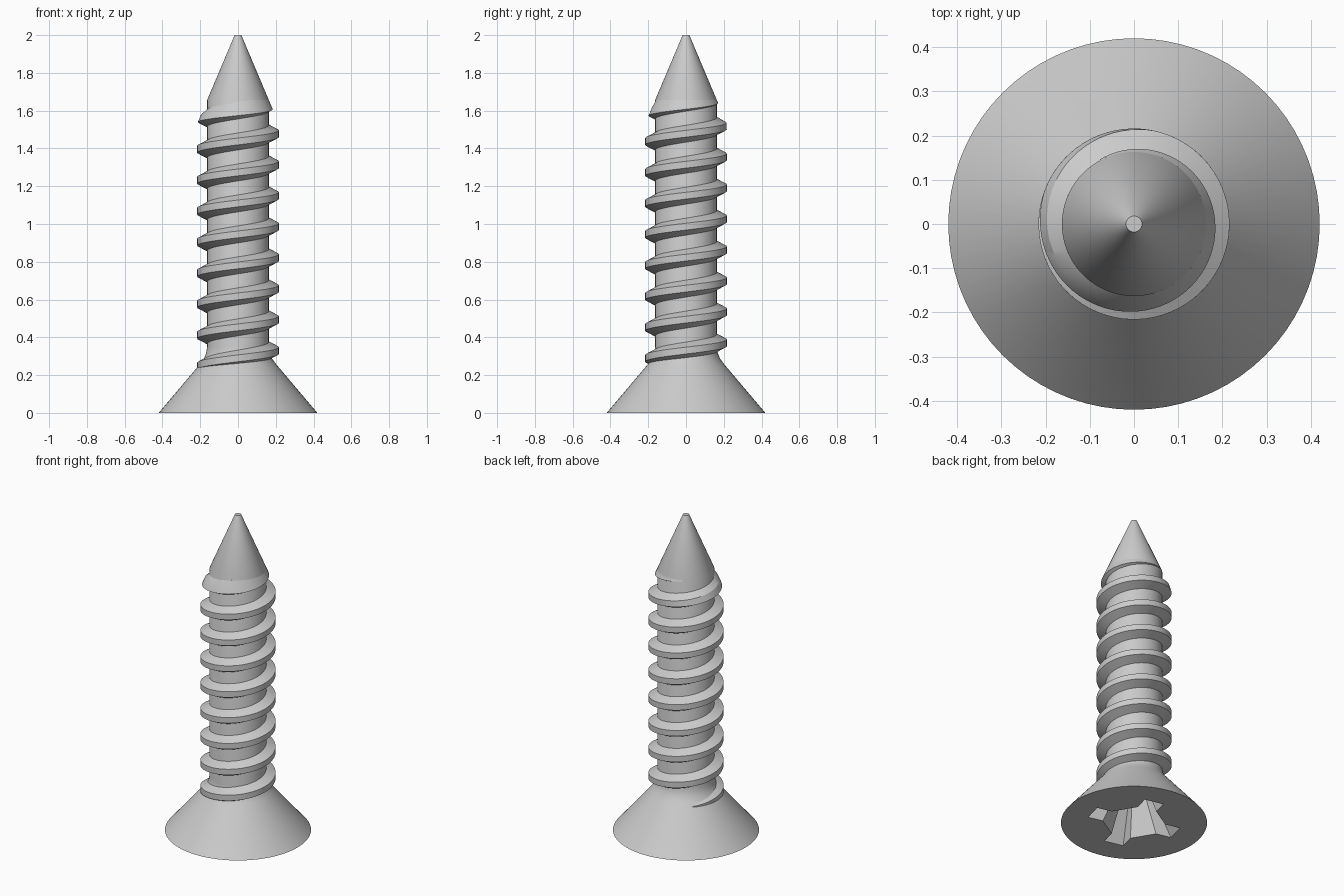
import bpy, bmesh
from math import cos, sin, pi, radians, floor

cube = bpy.data.objects.get("Cube")
if cube:
    bpy.data.objects.remove(cube)

SEG = 72
SHAFT_R, CREST_R, TIP_R, HEAD_R = 0.163, 0.216, 0.018, 0.42
SLOPE = 0.423                                  # tip cone radius per height
SHOULDER = 2 - (SHAFT_R - TIP_R) / SLOPE       # where the tip cone meets the shaft
PITCH = 0.164

steel = bpy.data.materials.new("grey steel")
steel.use_nodes = True
colour = (0.6, 0.6, 0.6, 1)
steel.diffuse_color = colour
steel.node_tree.nodes["Principled BSDF"].inputs["Base Color"].default_value = colour


def finish(bm, name):
    bmesh.ops.recalc_face_normals(bm, faces=bm.faces)
    mesh = bpy.data.meshes.new(name)
    bm.to_mesh(mesh)
    bm.free()
    mesh.materials.append(steel)
    obj = bpy.data.objects.new(name, mesh)
    bpy.context.collection.objects.link(obj)
    bpy.ops.object.select_all(action="DESELECT")
    obj.select_set(True)
    bpy.context.view_layer.objects.active = obj
    bpy.ops.object.shade_smooth_by_angle(angle=radians(25))
    return obj


def bridge(bm, a, b):
    for i in range(len(a)):
        j = (i + 1) % len(a)
        bm.faces.new((a[i], a[j], b[j], b[i]))


def ring_edges(bm, ring):
    return [bm.edges.get((ring[i - 1], ring[i])) for i in range(len(ring))]


# Head, shaft and pointed tip as one lathed body
bm = bmesh.new()
profile = [(HEAD_R, 0), (0.2, 0.26), (0.18, 0.288), (0.169, 0.315),
           (SHAFT_R, 0.35), (SHAFT_R, SHOULDER), (TIP_R, 2)]
rings = []
for r, z in profile:
    rings.append([bm.verts.new((r * cos(2 * pi * i / SEG), r * sin(2 * pi * i / SEG), z))
                  for i in range(SEG)])
for a, b in zip(rings, rings[1:]):
    bridge(bm, a, b)
bm.faces.new(rings[-1])

# Cross-shaped driver recess, tapering into the head
arm = [(0.17, -0.06), (0.265, -0.06), (0.265, 0.06), (0.17, 0.06)]
outline = []
for k in range(4):
    t = radians(-14 + 90 * k)
    outline += [(x * cos(t) - y * sin(t), x * sin(t) + y * cos(t)) for x, y in arm]
rim = [bm.verts.new((x, y, 0)) for x, y in outline]
floor_ring = [bm.verts.new((x * 0.5, y * 0.5, 0.22)) for x, y in outline]
bridge(bm, rim, floor_ring)
bm.faces.new(floor_ring)
bmesh.ops.triangle_fill(bm, use_beauty=True,
                        edges=ring_edges(bm, rings[0]) + ring_edges(bm, rim))
finish(bm, "screw_body")


# Helical thread, trimmed by the tip cone
def cone(z):
    return TIP_R + SLOPE * (2 - z)


def section(zc):
    base, crest = 0.045, 0.018
    low = zc - base
    rise = base - crest
    depth = CREST_R - SHAFT_R
    t = min(1, max(0, (cone(low) - SHAFT_R) / (depth + SLOPE * rise)))
    top = min(zc + crest, SHOULDER)
    root = min(zc + base, SHOULDER)
    inner = SHAFT_R - 0.02
    return [(inner, low), (SHAFT_R, low),
            (SHAFT_R + depth * t, low + rise * t),
            (min(CREST_R, cone(top)), top),
            (SHAFT_R, root), (inner, root)]


bm = bmesh.new()
start, end = -225, 8 * 360 + 118
steps = floor((end - start) / 5)
previous = None
for i in range(steps + 1):
    deg = start + (end - start) * i / steps
    a = radians(deg)
    ring = [bm.verts.new((r * cos(a), r * sin(a), z))
            for r, z in section(0.33 + PITCH * deg / 360)]
    if previous:
        bridge(bm, previous, ring)
    else:
        bm.faces.new(ring)
    previous = ring
bm.faces.new(previous)
finish(bm, "screw_thread")
